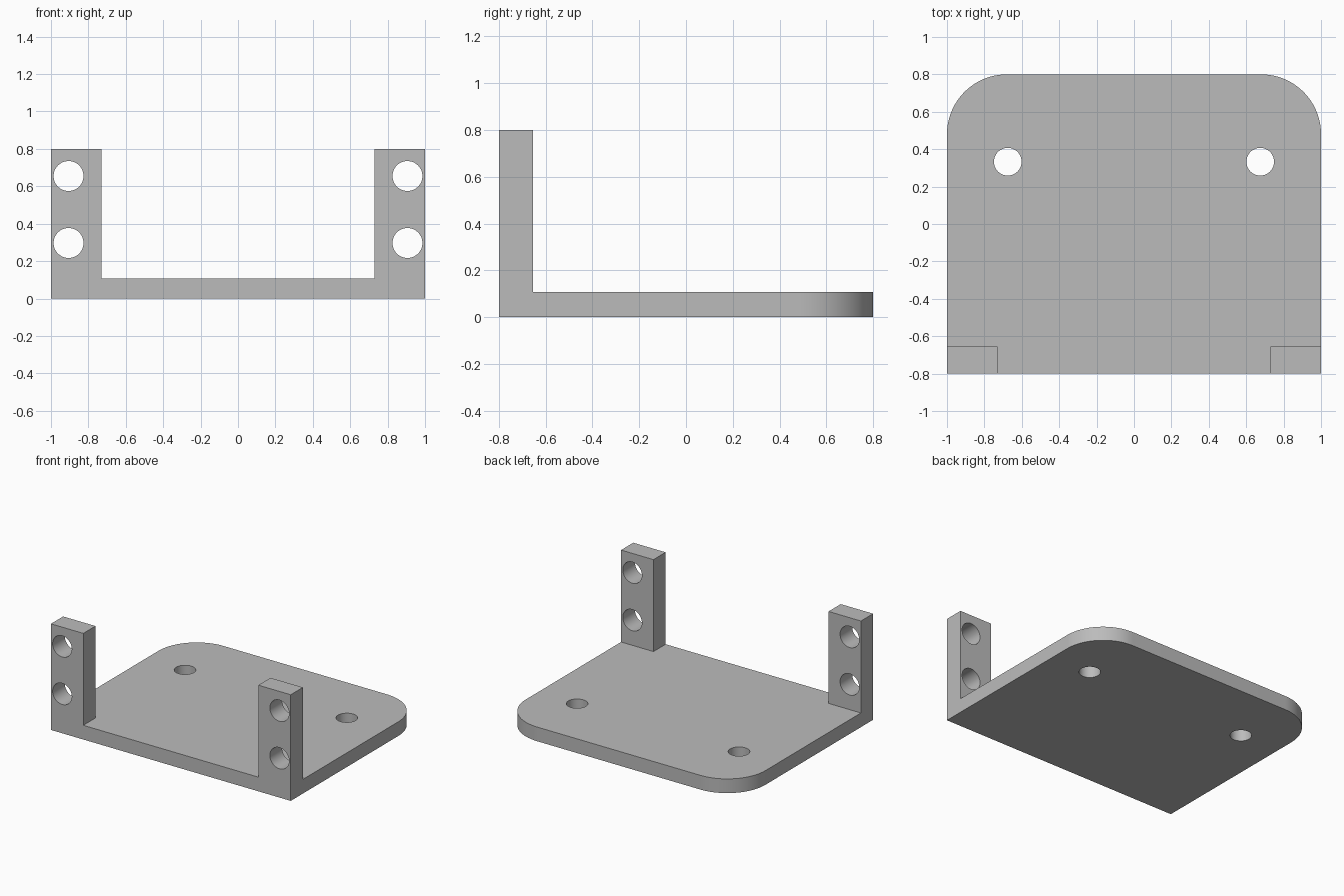
import bpy, bmesh, math
from mathutils import Matrix, Vector

if "Cube" in bpy.data.objects:
    bpy.data.objects.remove(bpy.data.objects["Cube"], do_unlink=True)

HALF_X, HALF_Y = 1.0, 0.8
THICK, HEIGHT = 0.107, 0.8
CORNER = 0.32
POST_W, POST_D = 0.27, 0.145

grey = bpy.data.materials.new("plain grey")
grey.use_nodes = True
colour = (0.5, 0.5, 0.5, 1)
grey.diffuse_color = colour
grey.node_tree.nodes["Principled BSDF"].inputs["Base Color"].default_value = colour


def make_object(name, bm):
    bmesh.ops.recalc_face_normals(bm, faces=bm.faces)
    mesh = bpy.data.meshes.new(name)
    bm.to_mesh(mesh)
    bm.free()
    mesh.materials.append(grey)
    obj = bpy.data.objects.new(name, mesh)
    bpy.context.collection.objects.link(obj)
    return obj


def box(name, low, high):
    low, high = Vector(low), Vector(high)
    bm = bmesh.new()
    bmesh.ops.create_cube(bm, size=1, matrix=Matrix.Translation((low + high) / 2)
                          @ Matrix.Diagonal((high - low).to_4d()))
    return make_object(name, bm)


def drill(name, centre, radius, axis):
    bm = bmesh.new()
    turn = Matrix.Rotation(math.pi / 2, 4, "X") if axis == "Y" else Matrix()
    bmesh.ops.create_cone(bm, cap_ends=True, segments=48, radius1=radius, radius2=radius,
                          depth=0.5, matrix=Matrix.Translation(centre) @ turn)
    obj = make_object(name, bm)
    obj.hide_render = True
    return obj


def combine(target, tool, operation):
    mod = target.modifiers.new(operation, "BOOLEAN")
    mod.operation, mod.object, mod.solver = operation, tool, "EXACT"
    bpy.context.view_layer.objects.active = target
    bpy.ops.object.modifier_apply(modifier=mod.name)
    bpy.data.objects.remove(tool, do_unlink=True)


# Base plate with two rounded back corners
outline = [(-HALF_X, -HALF_Y), (HALF_X, -HALF_Y)]
for side, start in ((1, 0), (-1, 90)):
    for i in range(25):
        a = math.radians(start + 90 * i / 24)
        outline.append((side * (HALF_X - CORNER) + CORNER * math.cos(a),
                        HALF_Y - CORNER + CORNER * math.sin(a)))
bm = bmesh.new()
face = bm.faces.new([bm.verts.new((x, y, 0)) for x, y in outline])
top = bmesh.ops.extrude_face_region(bm, geom=[face])["geom"]
bmesh.ops.translate(bm, vec=(0, 0, THICK),
                    verts=[v for v in top if isinstance(v, bmesh.types.BMVert)])
bracket = make_object("mounting_bracket", bm)

# Upright posts at the front corners, joined to the plate
for side in (-1, 1):
    xs = sorted((side * HALF_X, side * (HALF_X - POST_W)))
    post = box("post", (xs[0], -HALF_Y, 0), (xs[1], -HALF_Y + POST_D, HEIGHT))
    combine(bracket, post, "UNION")

# Screw holes through the posts and the plate
for side in (-1, 1):
    for z in (0.297, 0.655):
        combine(bracket, drill("post_hole", (side * 0.906, -0.73, z), 0.08, "Y"), "DIFFERENCE")
    combine(bracket, drill("plate_hole", (side * 0.675, 0.333, 0.05), 0.074, "Z"), "DIFFERENCE")

# Smooth the curved walls, keep the edges sharp
bpy.ops.object.select_all(action="DESELECT")
bracket.select_set(True)
bpy.context.view_layer.objects.active = bracket
bpy.ops.object.shade_smooth_by_angle(angle=math.radians(30))
